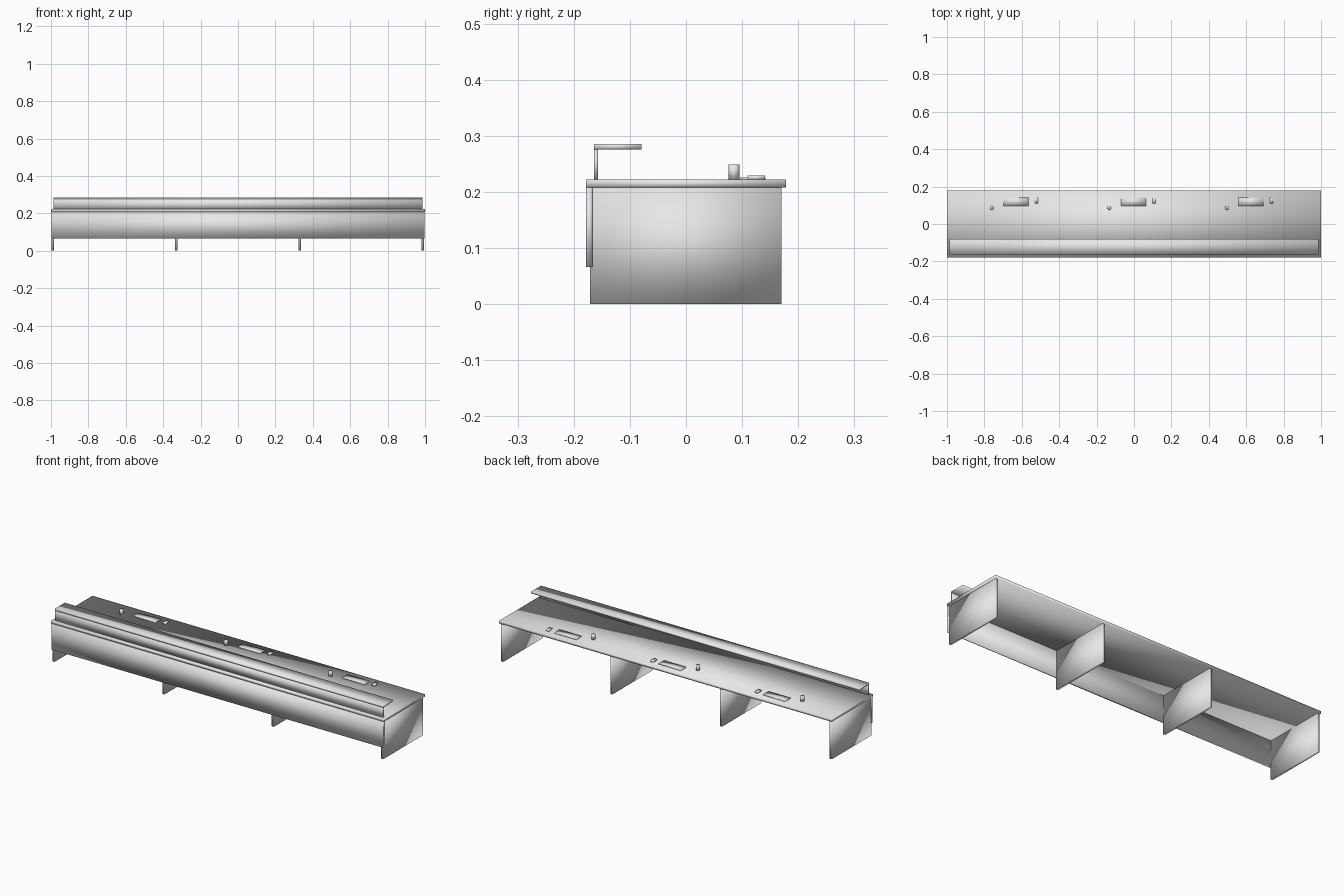
import bpy

if "Cube" in bpy.data.objects:
    bpy.data.objects.remove(bpy.data.objects["Cube"])

grey = bpy.data.materials.new("light_grey")
grey.diffuse_color = (0.8, 0.8, 0.8, 1)
grey.use_nodes = True
grey.node_tree.nodes["Principled BSDF"].inputs["Base Color"].default_value = grey.diffuse_color


def finish(name):
    ob = bpy.context.object
    ob.name = name
    ob.data.materials.append(grey)
    bpy.ops.object.shade_smooth()
    return ob


def box(name, x, y, z):
    """Box from (min, max) ranges."""
    bpy.ops.mesh.primitive_cube_add(size=1, location=[sum(r) / 2 for r in (x, y, z)])
    bpy.context.object.scale = [r[1] - r[0] for r in (x, y, z)]
    bpy.ops.object.transform_apply(location=False, rotation=False, scale=True)
    return finish(name)


# Desk top and front modesty panel
box("desk_top", (-1, 1), (-0.178, 0.178), (0.208, 0.222))
box("front_panel", (-0.997, 0.997), (-0.178, -0.167), (0.066, 0.208))

# Four upright support plates
for x in (-0.99, -0.329, 0.329, 0.987):
    box("support_plate", (x - 0.0065, x + 0.0065), (-0.171, 0.170), (0, 0.208))

# Raised front counter: riser and shelf
box("counter_riser", (-0.987, 0.987), (-0.164, -0.157), (0.222, 0.276))
box("counter_shelf", (-0.987, 0.987), (-0.164, -0.079), (0.276, 0.286))

# Three workstations: cup, keyboard and mouse
for x in (-0.76, -0.1315, 0.497):
    bpy.ops.mesh.primitive_cylinder_add(vertices=16, radius=0.0098, depth=0.027,
                                        location=(x, 0.0855, 0.2355))
    finish("cup")
    box("keyboard", (x + 0.063, x + 0.196), (0.096, 0.142), (0.222, 0.2255))
    box("mouse", (x + 0.23, x + 0.247), (0.11, 0.141), (0.222, 0.229))
